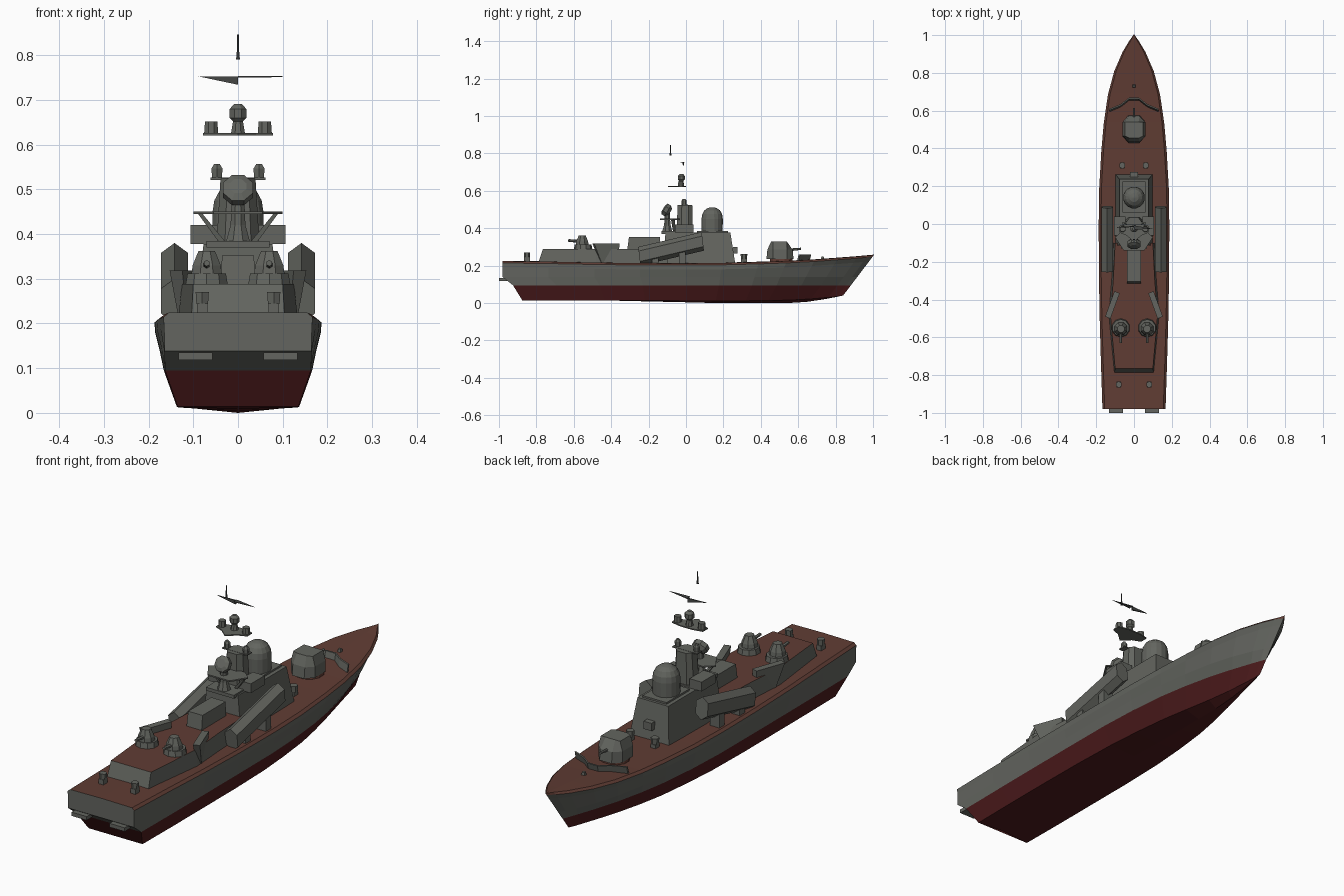
import bpy, bmesh, math
from mathutils import Matrix, Vector

if "Cube" in bpy.data.objects:
    bpy.data.objects.remove(bpy.data.objects["Cube"])

def material(name, c):
    m = bpy.data.materials.new(name)
    m.diffuse_color = (*c, 1)
    m.use_nodes = True
    m.node_tree.nodes["Principled BSDF"].inputs["Base Color"].default_value = m.diffuse_color
    return m

GREY = material("hull grey", (0.125, 0.13, 0.115))
DECK = material("deck brown", (0.118, 0.046, 0.034))
RED = material("underwater red", (0.075, 0.011, 0.012))
DARK = material("dark grey", (0.06, 0.063, 0.06))

def finish(name, bm, mats):
    bmesh.ops.remove_doubles(bm, verts=bm.verts, dist=1e-5)
    bmesh.ops.recalc_face_normals(bm, faces=bm.faces)
    me = bpy.data.meshes.new(name)
    bm.to_mesh(me)
    bm.free()
    for m in mats:
        me.materials.append(m)
    ob = bpy.data.objects.new(name, me)
    bpy.context.collection.objects.link(ob)
    return ob

def loft(name, rings, mats=(GREY,), top=0, xf=None):
    """Skin a stack of equal-length rings and cap both ends."""
    bm = bmesh.new()
    vs = [[bm.verts.new(p) for p in r] for r in rings]
    n = len(rings[0])
    for a, b in zip(vs, vs[1:]):
        for i in range(n):
            bm.faces.new((a[i], a[(i + 1) % n], b[(i + 1) % n], b[i]))
    bm.faces.new(vs[0])
    bm.faces.new(vs[-1]).material_index = top
    if xf:
        bm.transform(xf)
    return finish(name, bm, mats)

def poly(pts, z):
    return [(x, y, z) for x, y in pts]

def block(name, x, y0, y1, z0, z1, tx=None, ty0=None, ty1=None, cx=0, **kw):
    """Box of half-width x, with an optional different top rectangle."""
    tx = x if tx is None else tx
    ty0 = y0 if ty0 is None else ty0
    ty1 = y1 if ty1 is None else ty1
    rect = lambda w, a, b, z: [(cx - w, a, z), (cx + w, a, z), (cx + w, b, z), (cx - w, b, z)]
    return loft(name, [rect(x, y0, y1, z0), rect(tx, ty0, ty1, z1)], **kw)

def turned(name, profile, x, y, n=8, tilt=0, **kw):
    """Stack of n-sided rings from (radius, z) pairs; tilt leans it about x."""
    z0 = profile[0][1]
    rings = [[(r * math.cos((i + .5) * math.tau / n), r * math.sin((i + .5) * math.tau / n), z - z0)
              for i in range(n)] for r, z in profile]
    xf = Matrix.Translation((x, y, z0)) @ Matrix.Rotation(tilt, 4, 'X')
    return loft(name, rings, xf=xf, **kw)

# Hull: station, deck half-width, deck z, waterline half-width, bottom half-width, bottom z
stations = [
    (-1, .167, .214, .163, .135, .014), (-.75, .175, .211, .165, .137, .014),
    (-.5, .182, .206, .166, .137, .014), (-.25, .186, .203, .166, .136, .013),
    (0, .187, .202, .165, .13, .012), (.2, .184, .204, .157, .118, .012),
    (.4, .173, .209, .14, .1, .012), (.55, .16, .214, .118, .078, .013),
    (.7, .138, .222, .088, .052, .016), (.82, .105, .231, .056, .03, .022),
    (.92, .06, .239, .026, .013, .03), (.97, .028, .244, .01, .005, .035),
    (1, 0, .247, 0, 0, .04)]
stern_y = [.875, .875, .925, .98, .98, .98, .98, .98]

def half_section(s, wd, zd, ww, wb, zb):
    keel = max(0, .012 - .02 * (s + .4)) if s < .7 else .04 * ((s - .7) / .3) ** 2
    wm = ww + (wd - ww) * .45
    side = wd - .002 if s < .5 else ww + (wd - ww) * .8
    pts = [(0, keel), (wb, zb), (ww, .095), (wm, .138), (max(side, 0), zd - .024), (wd, zd),
           (max(wd - .012, 0), zd + .01), (0, zd + .012)]
    out = []
    for (x, z), st in zip(pts, stern_y):
        stem = .84 + (z - .04) * .76 if z > .04 else .84 - (.04 - z) * 1.5
        out.append((x, s * (stem if s > 0 else st), z))
    return out

bm = bmesh.new()
secs = [half_section(*s) for s in stations]
def quad(ps, lvl):
    uniq = []
    for p in ps:
        if all((Vector(p) - Vector(q)).length > 1e-5 for q in uniq):
            uniq.append(p)
    if len(uniq) > 2:
        f = bm.faces.new([bm.verts.new(p) for p in uniq])
        f.material_index = 2 if lvl < 2 else (1 if lvl >= 5 else 0)
flip = lambda p: (-p[0], p[1], p[2])
for l in range(7):
    for a, b in zip(secs, secs[1:]):
        q = (a[l], b[l], b[l + 1], a[l + 1])
        quad(q, l)
        quad([flip(p) for p in q], l)
    a, b = secs[0][l], secs[0][l + 1]
    quad((a, b, flip(b), flip(a)), 0 if l < 2 else 3)
finish("hull", bm, (GREY, DECK, RED))

# Transom flaps and stern deck fittings
for s in (-1, 1):
    block("stern_flap", .038, -1, -.92, .118, .135, cx=s * .095, ty1=-.97)
    block("stern_post", .012, -.865, -.835, .22, .245, cx=s * .08)
    turned("stern_drum", [(.015, .243), (.017, .27)], s * .08, -.85, 6)

# Aft deckhouse with walkable brown roof
base = [(-.105, -.795), (.105, -.795), (.135, -.48), (.12, -.3), (.11, -.1), (-.11, -.1), (-.12, -.3), (-.135, -.48)]
roof = [(-.1, -.765), (.1, -.765), (.125, -.48), (.11, -.3), (.1, -.1), (-.1, -.1), (-.11, -.3), (-.125, -.48)]
loft("aft_deckhouse", [poly(base, .2), poly(roof, .288)], (GREY, DECK), top=1)
block("roof_locker", .038, -.315, -.14, .28, .352, tx=.036, ty0=-.305)

# Aft gun mounts and slanted decoy launchers
for s in (-1, 1):
    turned("aft_gun_base", [(.05, .285), (.045, .312)], s * .07, -.55, 10)
    turned("aft_gun_turret", [(.037, .31), (.034, .33), (.02, .362)], s * .07, -.555, 8)
    turned("aft_gun_barrel", [(.008, .33), (.007, .33 + .055)], s * .07, -.575, 6, tilt=math.radians(85))
    xf = Matrix.Translation((s * .113, -.425, 0)) @ Matrix.Rotation(s * math.radians(20), 4, 'Z')
    loft("decoy_launcher", [[(-.01, -.03, .21), (.01, -.03, .21), (.01, .065, .21), (-.01, .065, .21)],
                            [(-.015, -.075, .318), (.015, -.075, .318), (.015, .068, .318), (-.015, .068, .318)]], xf=xf)

# Main superstructure
block("bridge_block", .1, -.12, .265, .2, .378, tx=.077, ty0=-.11, ty1=.237)
block("bridge_roof_step", .06, .06, .225, .375, .386)
block("bridge_front_box", .02, .25, .275, .265, .3)
for s in (-1, 1):
    block("bridge_wing", .03, -.06, .04, .378, .42, cx=s * .076)
block("mast_house", .07, -.13, .04, .37, .385)

# Radome
turned("radome", [(.057, .375), (.058, .45), (.054, .475), (.043, .495), (.024, .508), (.005, .512)], 0, .14, 16)

# Mast tower, platforms and drums
oct_ = [(-.028, -.05), (.028, -.05), (.046, -.025), (.046, .015), (.028, .037), (-.028, .037), (-.046, .015), (-.046, -.025)]
loft("mast_tower", [poly([(x * 1.05, y) for x, y in oct_], .375), poly([(x * .85, y * .9) for x, y in oct_], .525)])
block("tower_top_plate", .062, -.025, .01, .521, .526)
for s in (-1, 1):
    turned("tower_drum", [(.013, .525), (.014, .547), (.007, .557)], s * .047, -.01, 6)
plat = [(-.1, -.07), (-.055, -.14), (.055, -.14), (.1, -.07), (.06, -.035), (-.06, -.035)]
loft("radar_platform", [poly(plat, .445), poly(plat, .451)])
for s in (-1, 1):
    loft("platform_brace", [[(s * .03, -.07, .385), (s * .045, -.07, .385), (s * .045, -.055, .385)],
                            [(s * .08, -.08, .446), (s * .09, -.08, .446), (s * .09, -.06, .446)]])

# Tracking radar drum on pedestal
turned("radar_pedestal", [(.03, .38), (.018, .42), (.015, .485)], 0, -.1, 8)
turned("tracking_radar", [(.022, .485), (.036, .5), (.036, .52), (.02, .527)], 0, -.085, 8, tilt=math.radians(58))

# Floating upper mast group
up = [(-.078, -.045), (-.04, -.06), (0, -.095), (.04, -.06), (.078, -.045), (.078, -.01), (.03, 0), (-.03, 0), (-.078, -.01)]
loft("upper_platform", [poly(up, .621), poly(up, .626)])
turned("upper_radar", [(.017, .625), (.012, .652), (.02, .66), (.02, .68), (.009, .691)], 0, -.025, 8)
for s in (-1, 1):
    turned("upper_drum", [(.017, .625), (.015, .652)], s * .06, -.027, 8)
loft("antenna_blade_left", [[(-.09, -.02, .753), (0, -.016, .752), (0, -.016, .734)],
                            [(-.09, -.017, .753), (0, -.01, .752), (0, -.01, .734)]], (DARK,))
loft("antenna_blade_right", [[(0, -.03, .75), (.1, -.025, .751), (0, -.008, .75)],
                             [(0, -.03, .753), (.1, -.025, .753), (0, -.008, .753)]], (DARK,))
turned("mast_tip", [(.005, .79), (.003, .81), (.002, .846)], 0, -.083, 6, mats=(DARK,))

# Tilted hexagonal missile canisters on legs
for s in (-1, 1):
    hexa = [(0, .05), (.03, .028), (.03, -.028), (0, -.05), (-.03, -.028), (-.03, .028)]
    loft("missile_canister", [[(s * .142 + x, -.25 - .12 * z, .25 + z) for x, z in hexa],
                              [(s * .142 + x, .09 - .12 * z, .33 + z) for x, z in hexa]])
    for y, z in ((-.165, .25), (-.02, .29)):
        block("canister_leg", .024, y - .018, y + .018, .195, z, cx=s * .142)
    block("fore_locker", .012, .295, .325, .205, .235, cx=s * .062)
    turned("fore_decoy", [(.016, .235), (.018, .262)], s * .062, .31, 6)

# Fore gun
turned("gun_ring", [(.064, .21), (.062, .237)], 0, .51, 12, mats=(DECK,))
gun = lambda k, a, b, z: [(x * k, max(a, min(b, y)), z) for x, y in
    [(-.03, .43), (.03, .43), (.06, .465), (.06, .54), (.03, .58), (-.03, .58), (-.06, .54), (-.06, .465)]]
loft("gun_turret", [gun(1, .43, .575, .235), gun(1, .435, .57, .285), gun(.8, .455, .54, .328)])
turned("gun_barrel", [(.007, .285), (.006, .34)], 0, .56, 6, tilt=math.radians(-85))

# Breakwater and capstan
line = [(-.13, .59), (-.07, .615), (-.025, .65), (.025, .65), (.07, .615), (.13, .59)]
ring = line + [(x, y + .008) for x, y in reversed(line)]
loft("breakwater", [poly(ring, .212), poly([(x, y + .012) for x, y in ring], .26)])
turned("capstan", [(.014, .225), (.008, .25)], 0, .73, 4)
